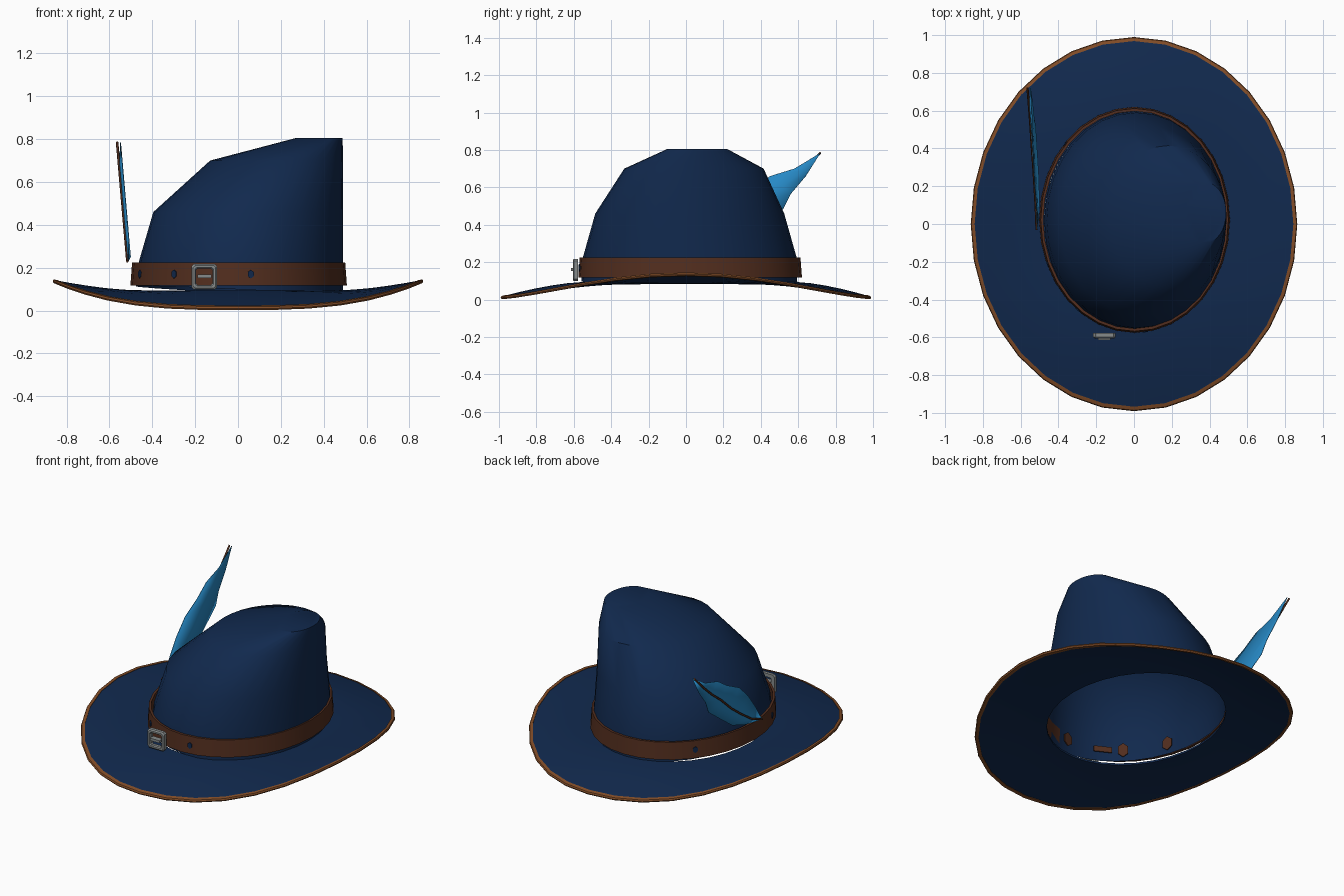
import bpy, bmesh, math
from mathutils import Vector

if "Cube" in bpy.data.objects:
    bpy.data.objects.remove(bpy.data.objects["Cube"])

N = 32


def mat(name, rgb):
    m = bpy.data.materials.new(name)
    m.diffuse_color = (*rgb, 1)
    m.use_nodes = True
    m.node_tree.nodes["Principled BSDF"].inputs["Base Color"].default_value = m.diffuse_color
    return m


NAVY = mat("navy_felt", (0.0055, 0.022, 0.075))
LEATHER = mat("brown_leather", (0.085, 0.027, 0.013))
TRIM = mat("tan_trim", (0.22, 0.072, 0.02))
METAL = mat("grey_metal", (0.24, 0.26, 0.26))
BLUE = mat("feather_blue", (0.02, 0.25, 0.56))


def finish(bm, name, material, angle=40):
    bmesh.ops.recalc_face_normals(bm, faces=bm.faces)
    me = bpy.data.meshes.new(name)
    bm.to_mesh(me)
    bm.free()
    ob = bpy.data.objects.new(name, me)
    bpy.context.collection.objects.link(ob)
    me.materials.append(material)
    if angle:
        bpy.ops.object.select_all(action='DESELECT')
        ob.select_set(True)
        bpy.context.view_layer.objects.active = ob
        bpy.ops.object.shade_smooth_by_angle(angle=math.radians(angle))
    return ob


def loft(name, rings, material, closed=False, cap=False, angle=40):
    """Skin a list of equal-length point rings."""
    bm = bmesh.new()
    vs = [[bm.verts.new(p) for p in r] for r in rings]
    n = len(rings[0])
    pairs = list(zip(vs, vs[1:])) + ([(vs[-1], vs[0])] if closed else [])
    for a, b in pairs:
        for i in range(n):
            j = (i + 1) % n
            bm.faces.new((a[i], a[j], b[j], b[i]))
    if cap:
        bm.faces.new(vs[-1])
    return finish(bm, name, material, angle)


def ellipse(cx, cy, rx, ry, z):
    return [(cx + rx * math.cos(a), cy + ry * math.sin(a), z)
            for a in (2 * math.pi * i / N for i in range(N))]


# Brim: flat near the crown, turned up at the sides and down at front and back
def brim_ring(t, dz):
    out = []
    for i in range(N):
        a = 2 * math.pi * i / N
        c, s = math.cos(a), math.sin(a)
        rim = 0.012 + 0.124 * abs(c) ** 3
        out.append(((0.475 + 0.38 * t) * c, 0.02 * (1 - t) + (0.57 + 0.41 * t) * s,
                    0.088 + (rim - 0.088) * t ** 1.5 + dz))
    return out


steps = [0, 0.2, 0.4, 0.6, 0.8, 1]
loft("brim", [brim_ring(t, 0.006) for t in steps] +
     [brim_ring(t, -0.006) for t in reversed(steps)], NAVY, closed=True)

# Trim: slim binding wrapped round the brim edge
loft("brim_trim", [brim_ring(t, dz) for t, dz in
                   ((0.97, 0.009), (1.015, 0.008), (1.025, 0), (1.015, -0.008), (0.97, -0.009))],
     TRIM, closed=True)

# Crown: slopes down to the left, right wall is upright; hem lifts at the front left
levels = [(-0.475, 0.49, -0.56, 0.595, 0.09), (-0.462, 0.49, -0.55, 0.59, 0.23),
          (-0.395, 0.49, -0.485, 0.525, 0.46), (-0.13, 0.49, -0.33, 0.415, 0.70),
          (0.27, 0.488, -0.10, 0.22, 0.805)]
rings = [ellipse((a + b) / 2, (c + d) / 2, (b - a) / 2, (d - c) / 2, z)
         for a, b, c, d, z in levels]
rings[0] = [(x, y, z + 0.025 * max(0, math.cos(2 * math.pi * i / N - 3.5)))
            for i, (x, y, z) in enumerate(rings[0])]
loft("crown", rings, NAVY, cap=True, angle=35)

# Leather hat band
loft("hat_band", [ellipse(0.003, 0.022, rx, ry, z) for rx, ry, z in
                  ((0.505, 0.598, 0.118), (0.497, 0.59, 0.225),
                   (0.483, 0.575, 0.225), (0.489, 0.582, 0.118))], LEATHER, closed=True)


# Belt holes: small dark plates outside, larger leather tabs inside
def plate(name, a, rx, ry, z, w, h, material, sides=6):
    c, s = math.cos(a), math.sin(a)
    n = Vector((c / rx, s / ry, 0)).normalized()
    side = Vector((-n.y, n.x, 0))
    p = Vector((0.003 + rx * c, 0.02 + ry * s, z))
    bm = bmesh.new()
    vs = []
    for k in range(sides):
        t = 2 * math.pi * (k + 0.5) / sides
        vs.append(bm.verts.new(p + side * w * math.cos(t) + Vector((0, 0, h * math.sin(t)))))
    f = bm.faces.new(vs)
    r = bmesh.ops.extrude_face_region(bm, geom=[f])
    for v in r["geom"]:
        if isinstance(v, bmesh.types.BMVert):
            v.co += n * 0.006
    finish(bm, name, material, 0)


for k, deg in enumerate((276.5, 233, 203, 137)):
    plate(f"belt_hole_{k}", math.radians(deg), 0.498, 0.591, 0.17, 0.016, 0.02, NAVY)
    if k < 3:
        plate(f"inner_tab_{k}", math.radians(deg), 0.45, 0.548, 0.17, 0.034, 0.045, LEATHER)
plate("inner_prong_tab", math.radians(247), 0.45, 0.548, 0.17, 0.075, 0.025, LEATHER, 4)


# Buckle: square frame with clipped corners, plus a prong
def frame(h, y):
    k = h * 0.8
    pts = [(h, k), (k, h), (-k, h), (-h, k), (-h, -k), (-k, -h), (k, -h), (h, -k)]
    return [(-0.157 + u, y, 0.158 + v) for u, v in pts]


loft("buckle_frame", [frame(0.06, -0.578), frame(0.06, -0.598), frame(0.053, -0.605),
                      frame(0.043, -0.605), frame(0.038, -0.598), frame(0.038, -0.578)],
     METAL, closed=True, angle=0)


def box(name, loc, size, material):
    bm = bmesh.new()
    bmesh.ops.create_cube(bm, size=1)
    for v in bm.verts:
        v.co = Vector(loc) + Vector([a * b for a, b in zip(v.co, size)])
    finish(bm, name, material, 0)


box("buckle_prong", (-0.157, -0.597, 0.16), (0.066, 0.034, 0.016), METAL)

# Feather: ragged vane either side of a curved quill, gently folded
quill = [(-0.03, 0.23), (0.08, 0.275), (0.2, 0.355), (0.31, 0.435), (0.42, 0.53),
         (0.52, 0.605), (0.62, 0.69), (0.72, 0.785)]
upper = [(-0.03, 0.23), (0.03, 0.33), (0.12, 0.44), (0.22, 0.53), (0.35, 0.595),
         (0.45, 0.66), (0.58, 0.70), (0.72, 0.785)]
lower = [(-0.03, 0.23), (0.12, 0.25), (0.26, 0.30), (0.36, 0.37), (0.52, 0.485),
         (0.56, 0.565), (0.64, 0.66), (0.72, 0.785)]


def place(p, dx=0):
    return (-0.512 - 0.048 * (p[1] - 0.23) / 0.555 + dx, p[0], p[1])


bm = bmesh.new()
rows = [[bm.verts.new(place(p, dx)) for p in line]
        for line, dx in ((upper, 0.012), (quill, 0), (lower, 0.012))]
for a, b in zip(rows, rows[1:]):
    for i in range(len(quill) - 1):
        bm.faces.new((a[i], a[i + 1], b[i + 1], b[i]))
bmesh.ops.remove_doubles(bm, verts=bm.verts, dist=0.0125)
vane = finish(bm, "feather_vane", BLUE, 40)
sol = vane.modifiers.new("thickness", 'SOLIDIFY')
sol.thickness = 0.004
sol.offset = 0

cu = bpy.data.curves.new("feather_quill", 'CURVE')
cu.dimensions = '3D'
cu.bevel_depth = 0.006
cu.bevel_resolution = 1
cu.use_fill_caps = True
sp = cu.splines.new('POLY')
sp.points.add(len(quill) - 1)
for pt, p in zip(sp.points, quill):
    pt.co = (*place(p, -0.004), 1)
cu.materials.append(LEATHER)
bpy.context.collection.objects.link(bpy.data.objects.new("feather_quill", cu))
